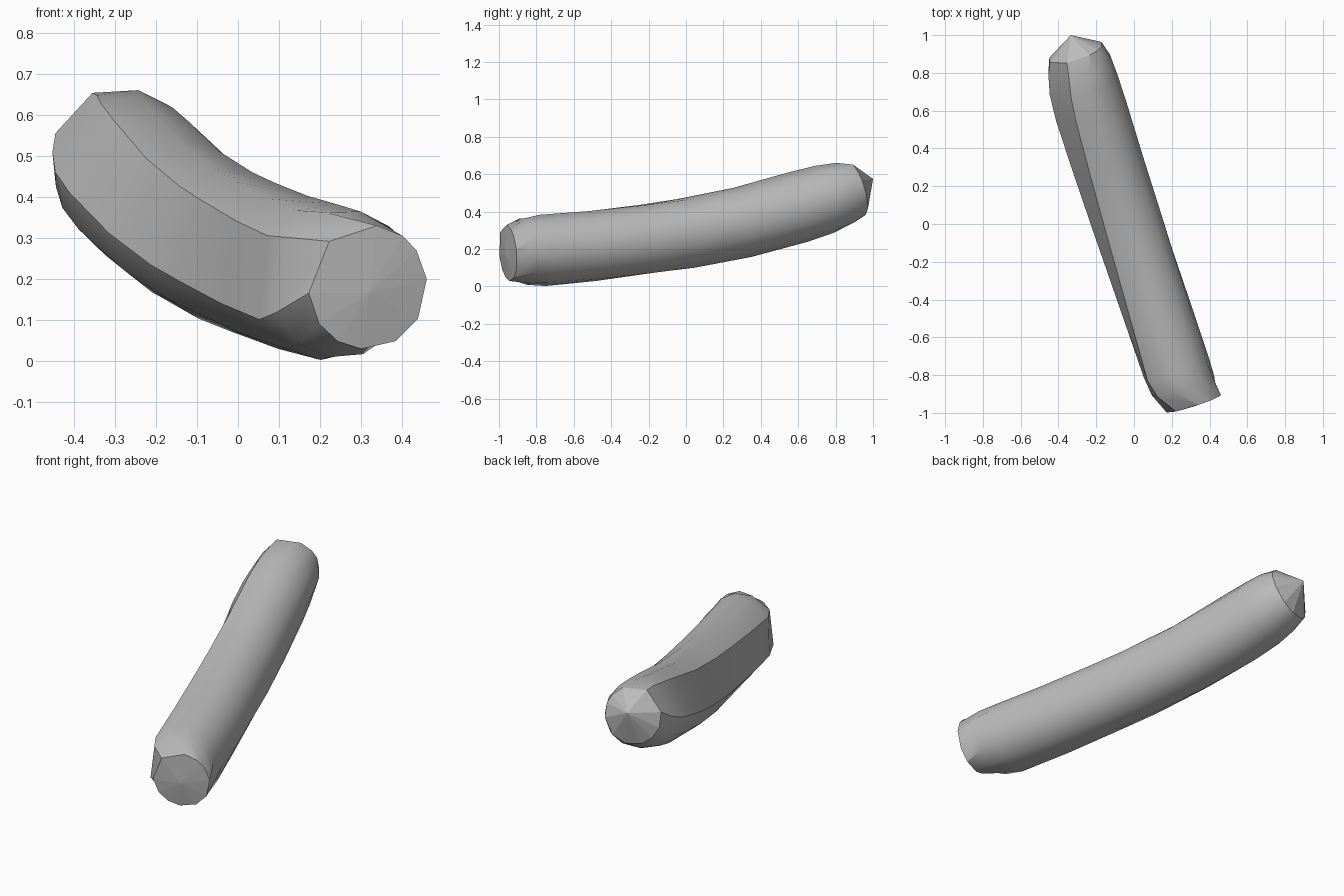
import bpy
import bmesh
from math import cos, sin, radians
from mathutils import Vector

cube = bpy.data.objects.get("Cube")
if cube:
    bpy.data.objects.remove(cube, do_unlink=True)

# Single flat grey skin
skin = bpy.data.materials.new("plain grey")
skin.use_nodes = True
grey = (0.5, 0.5, 0.5, 1)
skin.diffuse_color = grey
skin.node_tree.nodes["Principled BSDF"].inputs["Base Color"].default_value = grey

# Corner angles: rounded body with one wide flat facet, and the end rims
body_angles = [148] + [213 + 29.5 * i for i in range(10)]
rim_angles = [133, 186, 217, 242, 266, 300, 330, 368, 397, 416, 443]

# Stations along the bent spine: centre, radius, blend towards the rim shape
stations = [
    ((0.317, -0.952, 0.18), 0.152, 1),
    ((0.255, -0.86, 0.188), 0.182, 0.3),
    ((0.215, -0.77, 0.193), 0.192, 0),
    ((0.128, -0.5, 0.217), 0.191, 0),
    ((0.03, -0.2, 0.255), 0.19, 0),
    ((-0.035, 0, 0.283), 0.191, 0),
    ((-0.133, 0.3, 0.342), 0.191, 0),
    ((-0.228, 0.6, 0.425), 0.193, 0),
    ((-0.268, 0.74, 0.466), 0.187, 0),
    ((-0.29, 0.84, 0.498), 0.173, 0.3),
    ((-0.31, 0.91, 0.523), 0.15, 1),
]

side = Vector((0.95, 0.311, 0)).normalized()


def lerp(a, b, t):
    return a + (b - a) * t


def add_ring(bm, centre, radius, rim):
    """Ring square to the spine, with a twist that grows to the back."""
    s = (centre[1] + 1) / 2
    along = Vector((-side.y, side.x, 0.08 + 0.24 * s)).normalized()
    up = side.cross(along)
    twist = lerp(36, 20, rim) * s
    ring = []
    for body, end in zip(body_angles, rim_angles):
        a = radians(lerp(body, end, rim) - twist)
        ring.append(bm.verts.new(Vector(centre) + radius * (side * cos(a) + up * sin(a))))
    return ring


def add_cap(bm, ring, apex):
    """Shallow fan of triangles closing an end."""
    tip = bm.verts.new(apex)
    return [bm.faces.new((ring[i - 1], ring[i], tip)) for i in range(len(ring))]


# Curved body
bm = bmesh.new()
rings = [add_ring(bm, *station) for station in stations]
for near, far in zip(rings, rings[1:]):
    for i in range(len(near)):
        bm.faces.new((near[i - 1], near[i], far[i], far[i - 1]))

# Front cap is almost flat, back cap is a blunt point
add_cap(bm, rings[0], (0.32, -0.965, 0.165))
add_cap(bm, rings[-1], (-0.335, 1.0, 0.575))
bmesh.ops.recalc_face_normals(bm, faces=bm.faces[:])

mesh = bpy.data.meshes.new("curved_body")
bm.to_mesh(mesh)
bm.free()
mesh.materials.append(skin)
body = bpy.data.objects.new("curved_body", mesh)
bpy.context.collection.objects.link(body)

# Smooth body, flat caps
bpy.ops.object.select_all(action="DESELECT")
body.select_set(True)
bpy.context.view_layer.objects.active = body
bpy.ops.object.shade_smooth_by_angle(angle=radians(32))
for face in mesh.polygons:
    if len(face.vertices) == 3:
        face.use_smooth = False
